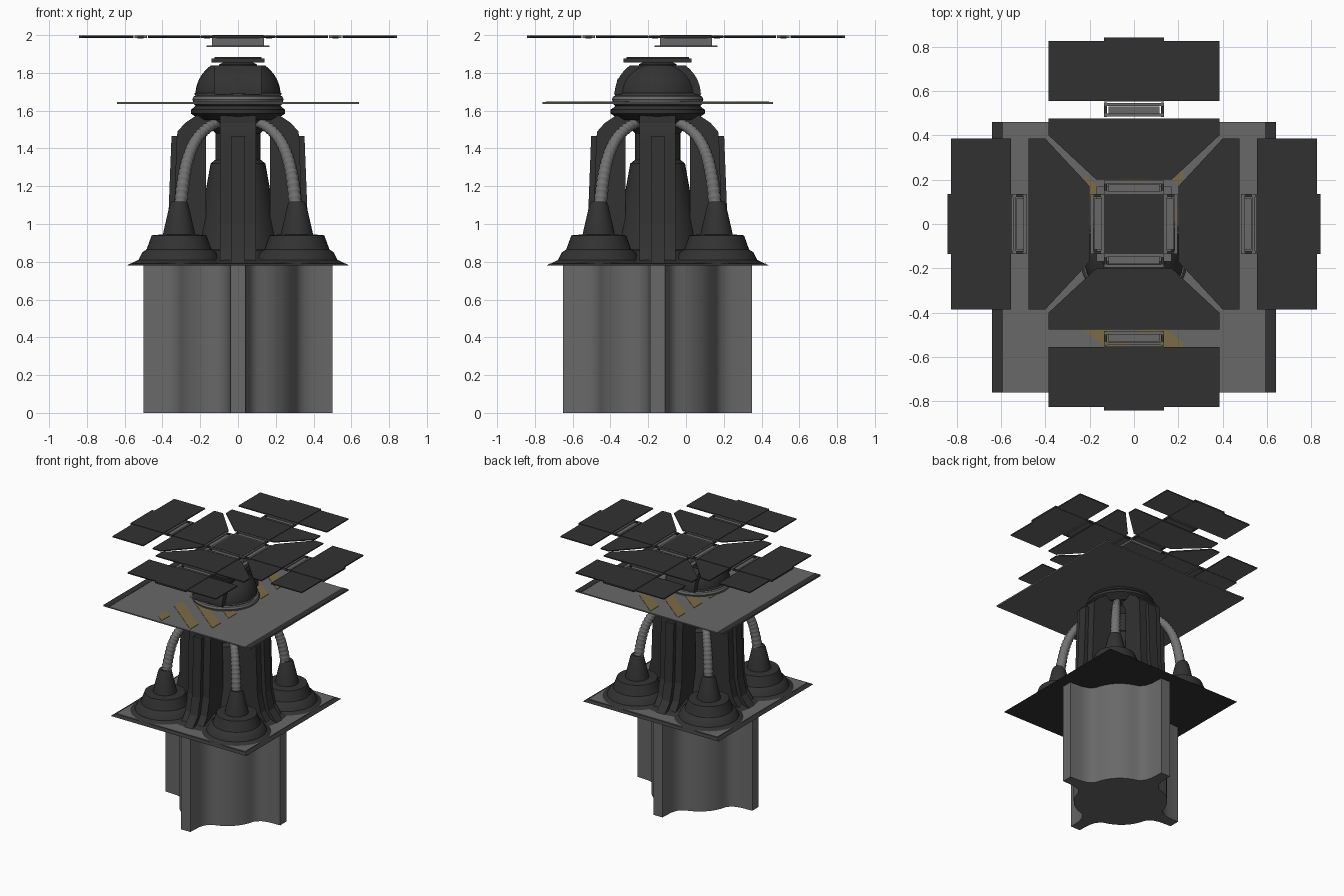
import bpy, bmesh, math
from mathutils import Vector, Matrix

if "Cube" in bpy.data.objects:
    bpy.data.objects.remove(bpy.data.objects["Cube"])

CY = -0.15  # tower axis


def material(name, rgb):
    m = bpy.data.materials.new(name)
    m.use_nodes = True
    m.diffuse_color = (*rgb, 1)
    m.node_tree.nodes["Principled BSDF"].inputs["Base Color"].default_value = (*rgb, 1)
    return m


DARK = material("dark_metal", (0.032, 0.032, 0.032))
PANEL = material("panel_black", (0.031, 0.031, 0.031))
GREY = material("grey_metal", (0.14, 0.14, 0.14))
HOSE = material("hose_grey", (0.17, 0.17, 0.17))
YELLOW = material("hazard_yellow", (0.2, 0.15, 0.06))


def finish(name, bm, mat, smooth=False):
    bmesh.ops.recalc_face_normals(bm, faces=bm.faces)
    mesh = bpy.data.meshes.new(name)
    bm.to_mesh(mesh)
    bm.free()
    ob = bpy.data.objects.new(name, mesh)
    bpy.context.collection.objects.link(ob)
    mesh.materials.append(mat)
    if smooth:
        bpy.ops.object.select_all(action="DESELECT")
        ob.select_set(True)
        bpy.context.view_layer.objects.active = ob
        bpy.ops.object.shade_smooth_by_angle(angle=math.radians(35))
    return ob


def prism(name, points, z0, z1, mat, angle=0, cy=0, smooth=False, taper=1):
    """Outline in x/y raised from z0 to z1, then turned about its centre."""
    bm = bmesh.new()
    rot = Matrix.Rotation(angle, 3, "Z")
    low, high = [[bm.verts.new(rot @ Vector((x * k, y * k, z)) + Vector((0, cy, 0)))
                  for x, y in points] for z, k in ((z0, 1), (z1, taper))]
    bm.faces.new(low)
    bm.faces.new(high)
    n = len(points)
    for i in range(n):
        j = (i + 1) % n
        bm.faces.new((low[i], low[j], high[j], high[i]))
    return finish(name, bm, mat, smooth)


def panel(name, points, z0, z1, angle):
    """Dark panel with a grey backing on its underside."""
    ob = prism(name, points, z0, z1, PANEL, angle)
    ob.data.materials.append(GREY)
    for f in ob.data.polygons:
        f.material_index = int(f.normal.z < -0.5)


def rect(hx, hy, x=0, y=0):
    return [(x - hx, y - hy), (x + hx, y - hy), (x + hx, y + hy), (x - hx, y + hy)]


def lathe(name, profile, mat, cx=0, cy=CY, sides=40):
    """Profile of (radius, height) turned around a vertical axis."""
    bm = bmesh.new()
    verts = [bm.verts.new((r, 0, z)) for r, z in profile]
    edges = [bm.edges.new(p) for p in zip(verts, verts[1:])]
    bmesh.ops.spin(bm, geom=verts + edges, axis=(0, 0, 1), cent=(0, 0, 0),
                   angle=math.tau, steps=sides, use_duplicate=False)
    bmesh.ops.remove_doubles(bm, verts=bm.verts, dist=0.0005)
    bmesh.ops.translate(bm, verts=bm.verts, vec=(cx, cy, 0))
    return finish(name, bm, mat, True)


def wall(name, outline, half_width, mat, angle, smooth=False):
    """Outline of (radius, height) given a thickness, then turned about the axis."""
    bm = bmesh.new()
    f = bm.faces.new([bm.verts.new((r, -half_width, z)) for r, z in outline])
    out = bmesh.ops.extrude_face_region(bm, geom=[f])["geom"]
    bmesh.ops.translate(bm, vec=(0, 2 * half_width, 0),
                        verts=[v for v in out if isinstance(v, bmesh.types.BMVert)])
    bmesh.ops.rotate(bm, verts=bm.verts, matrix=Matrix.Rotation(angle, 3, "Z"))
    bmesh.ops.translate(bm, verts=bm.verts, vec=(0, CY, 0))
    return finish(name, bm, mat, smooth)


# Lower column: rounded body with four filleted fins
outline = []
for q in range(4):
    quarter = [(0.5, -0.04), (0.5, 0.04), (0.4, 0.045), (0.35, 0.06), (0.325, 0.08), (0.31, 0.1)]
    for k in range(1, 8):
        t = math.radians(18 + 54 * k / 8)
        r = 0.326 + 0.008 * math.sin(math.pi * k / 8)
        quarter.append((r * math.cos(t), r * math.sin(t)))
    quarter += [(0.1, 0.31), (0.08, 0.325), (0.06, 0.35), (0.045, 0.4)]
    c, s = math.cos(q * math.pi / 2), math.sin(q * math.pi / 2)
    outline += [(x * c - y * s, x * s + y * c) for x, y in quarter]
prism("lower_column", outline, 0, 0.785, GREY, cy=CY, smooth=True)

# Base deck
prism("base_deck", rect(0.59, 0.59), 0.779, 0.79, DARK, cy=CY, taper=0.97)
prism("base_deck_top", rect(0.557, 0.557), 0.789, 0.794, GREY, cy=CY)
lathe("deck_mound", [(0, 0.79), (0.48, 0.79), (0.4, 0.815), (0.3, 0.86), (0, 0.88)], DARK)

# Corner pads, cones and ribbed hoses
for sx in (-1, 1):
    for sy in (-1, 1):
        px, py = sx * 0.312, CY + sy * 0.312
        lathe("corner_pad", [(0, 0.79), (0.255, 0.79), (0.215, 0.81), (0.195, 0.85), (0.172, 0.865),
                             (0.145, 0.94), (0.085, 0.945), (0.08, 0.97), (0.05, 1.1),
                             (0.04, 1.12), (0, 1.12)], DARK, px, py)
        curve = bpy.data.curves.new("ribbed_hose", "CURVE")
        curve.dimensions = "3D"
        curve.bevel_depth = 0.036
        curve.bevel_resolution = 3
        curve.use_fill_caps = True
        spline = curve.splines.new("POLY")
        count = 61
        spline.points.add(count - 1)
        ends = (0.305, 1.09), (0.285, 1.34), (0.245, 1.49), (0.1, 1.54)
        for i, p in enumerate(spline.points):
            t = i / (count - 1)
            w = ((1 - t) ** 3, 3 * t * (1 - t) ** 2, 3 * t * t * (1 - t), t ** 3)
            r = sum(a * e[0] for a, e in zip(w, ends))
            z = sum(a * e[1] for a, e in zip(w, ends))
            p.co = (sx * r, CY + sy * r, z, 1)
            p.radius = (1.05 if i % 3 else 0.9) * (1 - 0.25 * t)
        hose = bpy.data.objects.new("ribbed_hose", curve)
        curve.materials.append(HOSE)
        bpy.context.collection.objects.link(hose)

# Tower core and four buttresses with flared feet
lathe("tower_core", [(0, 0.8), (0.25, 0.8), (0.22, 0.9), (0.145, 1.32), (0.12, 1.34),
                     (0.12, 1.48), (0.2, 1.57), (0, 1.57)], DARK)
for q in range(4):
    a = q * math.pi / 2
    wall("buttress", [(0.1, 0.8), (0.42, 0.8), (0.37, 0.87), (0.34, 1.0), (0.325, 1.45),
                      (0.32, 1.49), (0.28, 1.535), (0.22, 1.575), (0.1, 1.575),
                      (0.17, 1.47), (0.17, 1.0)], 0.095, DARK, a)
    wall("buttress_rib", [(0.3, 0.79), (0.47, 0.79), (0.4, 0.87), (0.37, 1.0), (0.352, 1.465),
                          (0.27, 1.465)], 0.036, DARK, a)

# Collar rings
lathe("lower_collar", [(0, 1.55), (0.2, 1.55), (0.235, 1.575), (0.25, 1.585), (0.25, 1.605),
                       (0.235, 1.615), (0.225, 1.625), (0.235, 1.635), (0, 1.64)], DARK)
lathe("upper_collar", [(0, 1.64), (0.235, 1.64), (0.242, 1.66), (0.235, 1.675),
                       (0.225, 1.68), (0.232, 1.69), (0.22, 1.695), (0, 1.695)], GREY)

# Large square shade with dark edge strips and diagonal hazard bars
prism("shade", rect(0.64, 0.61), 1.636, 1.645, GREY, cy=CY)
for s in (-1, 1):
    prism("shade_edge_strip", rect(0.025, 0.61, s * 0.615), 1.644, 1.647, DARK, cy=CY)
for i in range(7):
    middle = -0.808 + 0.2 * i
    x0 = max(-0.22, (middle - 0.39) / 0.8)
    x1 = min(0.22, (middle + 0.69) / 0.8)
    prism("hazard_bar", [(x, middle - 0.8 * x + d) for x, d in
                         ((x0, -0.05), (x1, -0.05), (x1, 0.05), (x0, 0.05))],
          1.644, 1.648, YELLOW)

# Dome with a raised shutter band running front to back
lathe("dome", [(0, 1.685)] + [(0.225 * math.cos(t), 1.685 + 0.2 * math.sin(t))
      for t in [math.radians(5 * i) for i in range(11)]] + [(0, 1.84)], DARK)
wall("dome_shutter", [(0.228 * math.cos(t), 1.685 + 0.202 * math.sin(t))
     for t in [math.radians(5 * i) for i in list(range(11)) + list(range(26, 37))]],
     0.125, DARK, math.pi / 2, True)
prism("shutter_post", rect(0.02, 0.006, 0, -0.222), 1.7, 1.77, DARK, cy=CY, taper=0.93)

# Platform on the dome
lathe("dome_neck", [(0, 1.83), (0.1, 1.83), (0.1, 1.845), (0.08, 1.855), (0, 1.86)], DARK)
prism("dome_platform", rect(0.14, 0.18), 1.855, 1.875, DARK, cy=CY)
prism("dome_platform_top", rect(0.125, 0.165), 1.875, 1.885, DARK, cy=CY)

# Panel array hub
prism("hub_base", rect(0.168, 0.168), 1.936, 1.945, GREY)
prism("hub_body", rect(0.138, 0.138), 1.945, 1.99, GREY)
prism("centre_panel", rect(0.135, 0.135), 1.985, 2.0, PANEL)

# Four panel arms with hinges
for q in range(4):
    a = q * math.pi / 2
    panel("inner_panel", [(0.2, -0.17), (0.4, -0.385), (0.475, -0.385), (0.475, 0.385),
                          (0.4, 0.385), (0.2, 0.17)], 1.987, 1.995, a)
    panel("inner_panel_strip", rect(0.138, 0.135, 0.338), 1.985, 1.998, a)
    panel("outer_panel", rect(0.135, 0.385, 0.69), 1.987, 1.995, a)
    panel("outer_panel_strip", rect(0.145, 0.135, 0.697), 1.985, 1.998, a)
    for u in (0.165, 0.515):
        prism("hinge_plate", rect(0.016, 0.115, u), 1.983, 1.991, GREY, a)
        for d in (-0.024, 0.024):
            prism("hinge_rod", rect(0.007, 0.135, u + d), 1.984, 1.998, GREY, a)
        for v in (-0.128, 0.128):
            prism("hinge_end", rect(0.032, 0.007, u, v), 1.984, 1.997, DARK, a)
